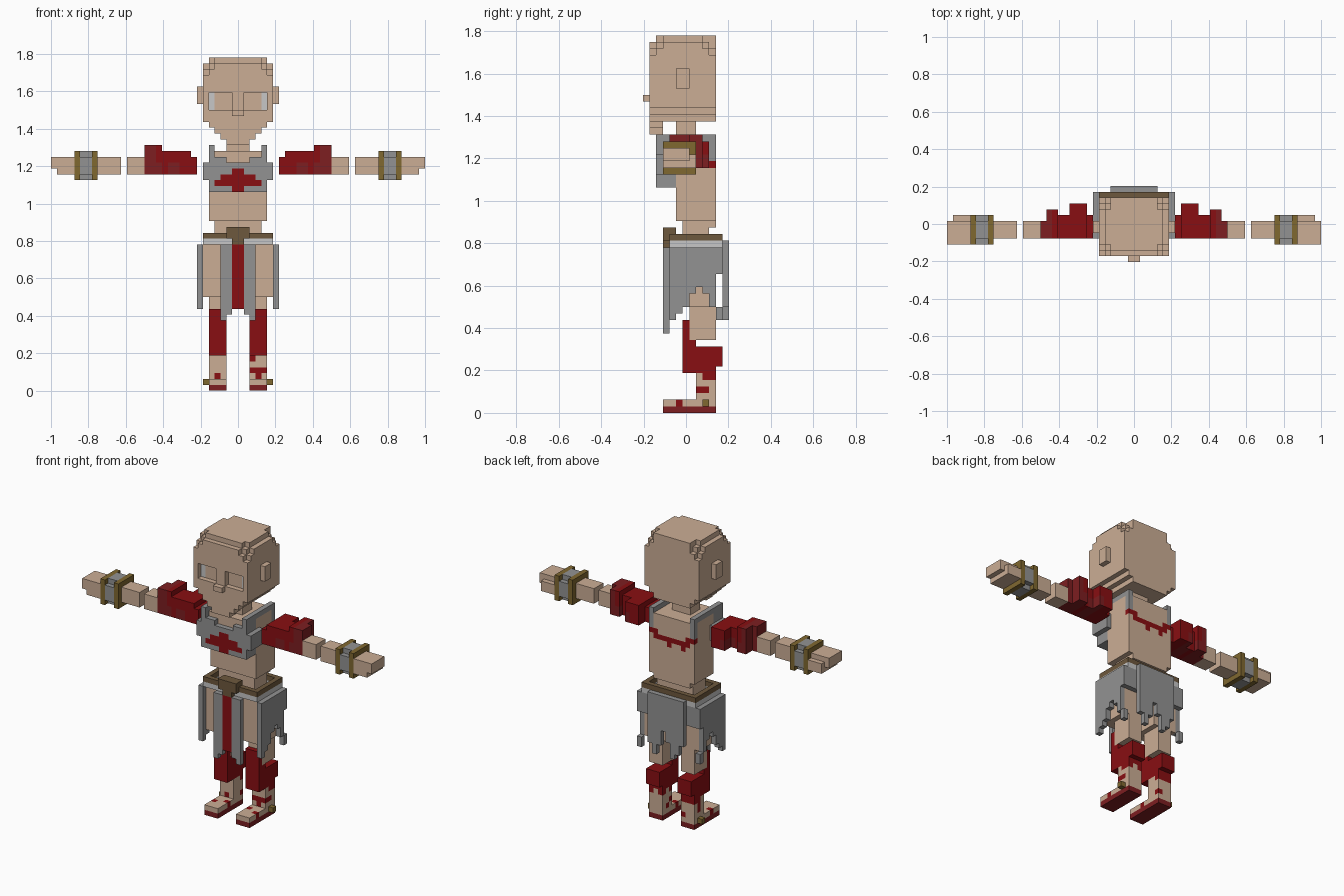
import bpy, bmesh, random
from mathutils import Vector

if "Cube" in bpy.data.objects:
    bpy.data.objects.remove(bpy.data.objects["Cube"])

random.seed(4)
V = 1 / 32  # edge of one block

COLOURS = {
    "skin": (0.60, 0.42, 0.30),
    "grey_cloth": (0.29, 0.29, 0.29),
    "pale_grey": (0.57, 0.57, 0.57),
    "red": (0.25, 0.0045, 0.006),
    "dark_red": (0.205, 0.013, 0.015),
    "gold": (0.216, 0.138, 0.03),
    "brown": (0.155, 0.098, 0.047),
}
NAMES = list(COLOURS)
MATS = []
for n, c in COLOURS.items():
    m = bpy.data.materials.new(n)
    m.diffuse_color = (*c, 1)
    m.use_nodes = True
    m.node_tree.nodes["Principled BSDF"].inputs["Base Color"].default_value = m.diffuse_color
    MATS.append(m)


def fill(part, xs, ys, zs, colour, both=False):
    """Fill a block range; colour None carves it away; both mirrors it in x."""
    for x in range(*xs):
        for y in range(*ys):
            for z in range(*zs):
                for k in ((x, y, z), (-1 - x, y, z))[:2 if both else 1]:
                    if colour is None:
                        part.pop(k, None)
                    else:
                        part[k] = colour


def paint(part, colour, rule):
    for k in part:
        if rule(*k):
            part[k] = colour


def build(name, part):
    """Turn filled blocks into an outer skin of merged flat faces."""
    bm = bmesh.new()
    verts = {}
    for (x, y, z), colour in part.items():
        for a in range(3):
            for s in (0, 1):
                n = [x, y, z]
                n[a] += 2 * s - 1
                if tuple(n) in part:
                    continue
                quad = []
                for u, w in ((0, 0), (1, 0), (1, 1), (0, 1)):
                    p = [x, y, z]
                    p[a] += s
                    p[(a + 1) % 3] += u
                    p[(a + 2) % 3] += w
                    p = tuple(p)
                    if p not in verts:
                        verts[p] = bm.verts.new(Vector((p[0], p[1] + 0.5, p[2])) * V)
                    quad.append(verts[p])
                f = bm.faces.new(quad if s else quad[::-1])
                f.material_index = NAMES.index(colour)
    bmesh.ops.dissolve_limit(bm, angle_limit=0.01, verts=bm.verts[:],
                             edges=bm.edges[:], delimit={'MATERIAL', 'NORMAL'})
    me = bpy.data.meshes.new(name)
    bm.to_mesh(me)
    bm.free()
    for m in MATS:
        me.materials.append(m)
    ob = bpy.data.objects.new(name, me)
    bpy.context.collection.objects.link(ob)
    return ob


# head: stepped jaw, rounded crown, ears, nose and eye sockets
head = {}
for z, w in ((42, 2), (43, 3)):
    fill(head, (-w, w), (-6, -4), (z, z + 1), "skin")
fill(head, (-4, 4), (-6, 4), (44, 45), "skin")
fill(head, (-5, 5), (-6, 4), (45, 46), "skin")
fill(head, (-6, 6), (-6, 4), (46, 56), "skin")
fill(head, (-5, 5), (-5, 3), (56, 57), "skin")
fill(head, (-4, 4), (3, 4), (56, 57), "skin")
for y in (-6, 3):
    fill(head, (5, 6), (y, y + 1), (54, 56), None, True)
    fill(head, (4, 5), (y, y + 1), (55, 57), None, True)
for y in (-5, 2):
    fill(head, (4, 5), (y, y + 1), (56, 57), None, True)
    fill(head, (5, 6), (y, y + 1), (55, 56), None, True)
fill(head, (1, 5), (-6, -5), (48, 51), None, True)
fill(head, (4, 5), (-5, -4), (48, 51), "pale_grey", True)
fill(head, (-1, 1), (-7, -6), (47, 48), "skin")
fill(head, (6, 7), (-2, 0), (49, 52), "skin", True)
build("head", head)

# torso with neck and tapered waist
body = {}
fill(body, (-2, 2), (-2, 1), (40, 44), "skin")
fill(body, (-5, 5), (-2, 4), (29, 41), "skin")
fill(body, (-4, 4), (-4, -2), (36, 41), "skin")
fill(body, (-4, 4), (-1, 3), (24, 29), "skin")
fill(body, (-4, 4), (3, 4), (28, 29), "skin")
paint(body, "grey_cloth", lambda x, y, z: y == 3 and z >= 37 and abs(x + .5) > 4)
paint(body, "red", lambda x, y, z: y == 3 and (
    (z == 36 and abs(x + .5) < 4) or (z == 37 and abs(x + .5) > 3)
    or (z == 35 and x in (-3, 0))))
build("torso", body)

# chest wrap with shoulder straps and a red smear
wrap = {}
fill(wrap, (-5, 5), (-5, -4), (36, 40), "grey_cloth")
fill(wrap, (-5, 5), (-5, -2), (34, 36), "grey_cloth")
fill(wrap, (-2, 2), (-5, -4), (39, 40), None)
fill(wrap, (5, 6), (-5, -1), (36, 39), "grey_cloth", True)
fill(wrap, (4, 5), (-5, 4), (40, 42), "grey_cloth", True)
fill(wrap, (4, 5), (-4, -2), (36, 40), "grey_cloth", True)
paint(wrap, "red", lambda x, y, z: y == -5 and (
    (z == 35 and abs(x + .5) < 4) or (z == 36 and abs(x + .5) < 3)
    or (z in (34, 37) and abs(x + .5) < 1)))
build("chest_wrap", wrap)

# belt ring and buckle
belt = {}
fill(belt, (-6, 6), (-3, 5), (25, 26), "pale_grey")
fill(belt, (-6, 6), (-3, 5), (26, 27), "brown")
fill(belt, (-5, 5), (-2, 4), (25, 27), None)
fill(belt, (-2, 2), (-4, -2), (26, 28), "brown")
fill(belt, (-1, 1), (-4, -2), (25, 26), "brown")
build("belt", belt)

# ragged skirt: front panel, side panels, back panel
skirt = {}
for x, low in enumerate((14, 13, 12)):
    fill(skirt, (x, x + 1), (-4, -3), (low, 25), "grey_cloth", True)
paint(skirt, "red", lambda x, y, z: x in (-1, 0))
build("skirt_front", skirt)
side = {}
for i, low in enumerate((14, 15, 16, 18, 19, 18, 16, 21)):
    fill(side, (6, 7), (i - 3, i - 2), (low, 25), "grey_cloth", True)
fill(side, (6, 7), (4, 5), (14, 16), "grey_cloth", True)
build("skirt_sides", side)
back = {}
for i, low in enumerate((17, 15, 14, 17, 19, 16, 14, 16)):
    fill(back, (i - 4, i - 3), (5, 6), (low, 26), "grey_cloth")
fill(back, (4, 6), (4, 5), (21, 25), "grey_cloth", True)
fill(back, (3, 4), (4, 5), (21, 25), "grey_cloth", True)
build("skirt_back", back)

# arms, sleeves and bracers
for sign, label in ((1, "left"), (-1, "right")):
    def side_build(name, part):
        if sign < 0:
            part = {(-1 - x, y, z): c for (x, y, z), c in part.items()}
        build(label + "_" + name, part)

    sleeve = {}
    fill(sleeve, (7, 8), (-3, 1), (37, 40), "red")
    fill(sleeve, (8, 11), (-3, 3), (37, 41), "red")
    fill(sleeve, (11, 13), (-3, 1), (37, 41), "red")
    fill(sleeve, (13, 15), (-3, 2), (37, 42), "dark_red")
    fill(sleeve, (15, 16), (-3, 0), (37, 42), "dark_red")
    paint(sleeve, "dark_red", lambda x, y, z: x in (10, 11) and z < 39)
    paint(sleeve, "red", lambda x, y, z: x == 13 and z > 38)
    side_build("sleeve", sleeve)

    arm = {}
    fill(arm, (16, 19), (-3, 0), (37, 40), "skin")
    fill(arm, (20, 24), (-3, 0), (37, 40), "skin")
    side_build("arm", arm)

    hand = {}
    fill(hand, (28, 31), (-4, 0), (37, 40), "skin")
    fill(hand, (31, 32), (-4, 0), (38, 40), "skin")
    fill(hand, (28, 31), (0, 1), (37, 39), "skin")
    side_build("hand", hand)

    bracer = {}
    fill(bracer, (24, 28), (-4, 1), (36, 41), "gold")
    fill(bracer, (25, 27), (-4, 1), (36, 41), "grey_cloth")
    for y in (-4, 0):
        for z in (36, 40):
            fill(bracer, (25, 27), (y, y + 1), (z, z + 1), None)
    side_build("bracer", bracer)

    # leg: thigh, knee, shin and foot with splashes
    leg = {}
    fill(leg, (1, 6), (-2, 4), (16, 25), "skin")
    fill(leg, (2, 5), (0, 4), (11, 16), "skin")
    fill(leg, (2, 5), (1, 4), (2, 6), "skin")
    for k in list(leg):
        if k[2] < 6 and random.random() < (0.2 if k[2] < 5 else 0.4):
            leg[k] = "red"
    side_build("leg", leg)

    guard = {}
    fill(guard, (2, 5), (-1, 0), (6, 14), "red")
    fill(guard, (2, 5), (0, 1), (6, 11), "red")
    fill(guard, (2, 5), (1, 4), (6, 10), "red")
    fill(guard, (2, 5), (4, 5), (7, 10), "red")
    side_build("shin_guard", guard)

    foot = {}
    fill(foot, (2, 5), (-4, 4), (0, 1), "dark_red")
    fill(foot, (2, 5), (-4, 4), (1, 2), "skin")
    paint(foot, "red", lambda x, y, z: z == 1 and (x + 2 * y) % 7 == 0)
    fill(foot, (5, 6), (2, 3), (1, 2), "gold")
    side_build("foot", foot)
